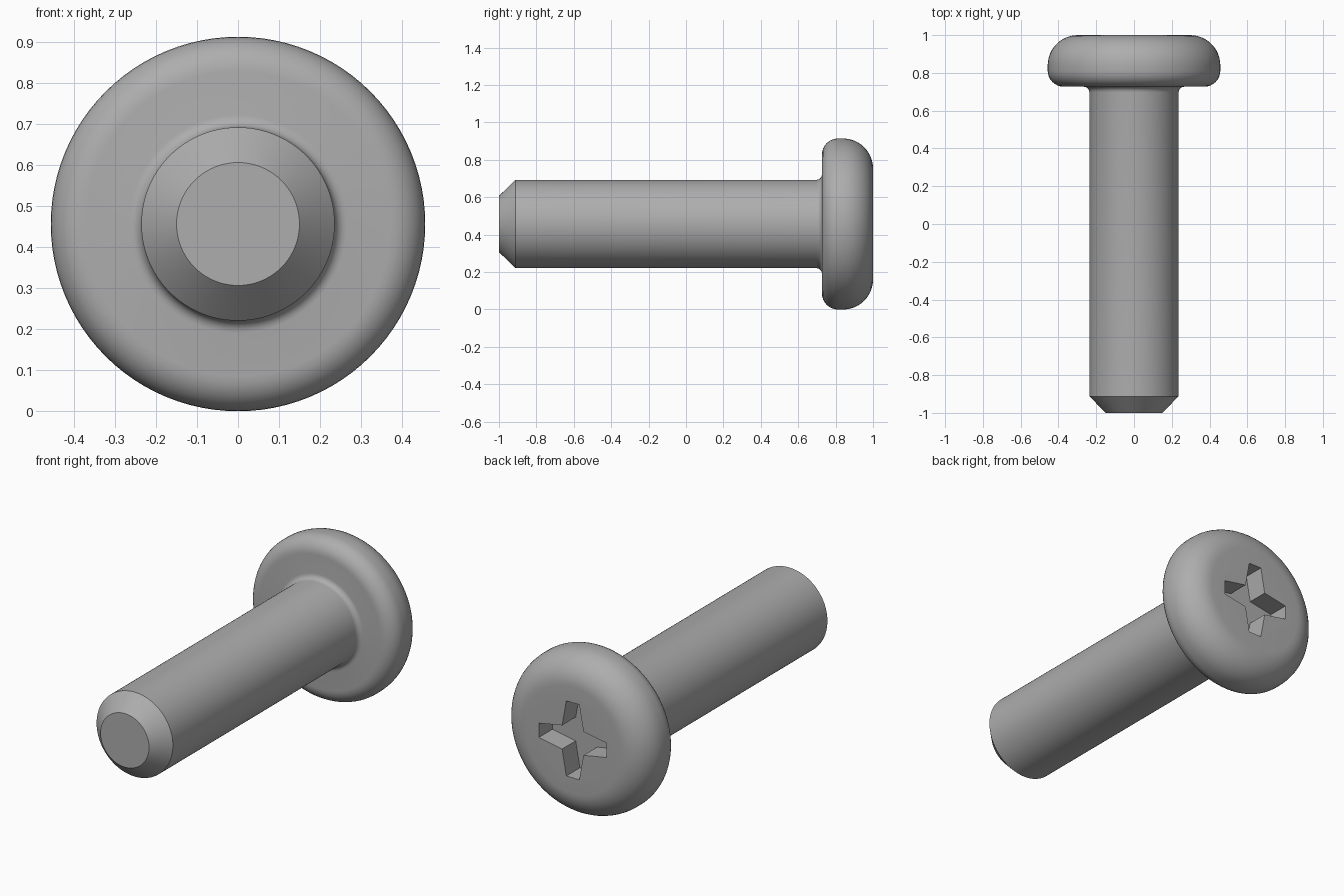
import bpy, bmesh, math

if "Cube" in bpy.data.objects:
    bpy.data.objects.remove(bpy.data.objects["Cube"])

AXIS_Z = 0.457   # height of the screw axis
SEG = 96

steel = bpy.data.materials.new("plain_grey_steel")
steel.diffuse_color = (0.42, 0.42, 0.42, 1)
steel.use_nodes = True
steel.node_tree.nodes["Principled BSDF"].inputs["Base Color"].default_value = steel.diffuse_color


def arc(cr, cy, rr, ry, a0, a1, n=8):
    """Elliptical arc in (radius, y) space, angles in degrees."""
    return [(cr + rr * math.cos(math.radians(a0 + (a1 - a0) * i / n)),
             cy + ry * math.sin(math.radians(a0 + (a1 - a0) * i / n))) for i in range(n + 1)]


def make_object(name, bm):
    bmesh.ops.recalc_face_normals(bm, faces=bm.faces[:])
    mesh = bpy.data.meshes.new(name)
    bm.to_mesh(mesh)
    bm.free()
    mesh.materials.append(steel)
    obj = bpy.data.objects.new(name, mesh)
    bpy.context.collection.objects.link(obj)
    return obj


# Screw body: lathed profile from tip to head face
profile = [(0.15, -1.0), (0.236, -0.912)]
profile += arc(0.266, 0.697, 0.03, 0.03, 180, 90, 5)      # fillet under head
profile += arc(0.372, 0.812, 0.085, 0.085, -90, 0)        # lower head edge
profile += arc(0.297, 0.84, 0.16, 0.16, 0, 90, 12)        # domed upper edge
bm = bmesh.new()
rings = []
for r, y in profile:
    rings.append([bm.verts.new((r * math.cos(2 * math.pi * i / SEG), y,
                                AXIS_Z + r * math.sin(2 * math.pi * i / SEG)))
                  for i in range(SEG)])
for a, b in zip(rings, rings[1:]):
    for i in range(SEG):
        j = (i + 1) % SEG
        bm.faces.new((a[i], a[j], b[j], b[i]))
bm.faces.new(rings[0])
bm.faces.new(rings[-1])
screw = make_object("screw", bm)

# Cross recess cutter: four tapered arms around the axis
bm = bmesh.new()
outline = []
for k in range(4):
    c, s = math.cos(k * math.pi / 2), math.sin(k * math.pi / 2)
    for u, v in ((0.21, -0.04), (0.21, 0.04), (0.066, 0.066)):
        outline.append((c * u - s * v, s * u + c * v))
front = [bm.verts.new((x, 1.1, AXIS_Z + z)) for x, z in outline]
floor = [bm.verts.new((x, 0.88, AXIS_Z + z)) for x, z in outline]
bm.faces.new(front)
bm.faces.new(floor)
for i in range(12):
    j = (i + 1) % 12
    bm.faces.new((front[i], front[j], floor[j], floor[i]))
cutter = make_object("recess_cutter", bm)
cutter.hide_render = True

cut = screw.modifiers.new("cross_recess", 'BOOLEAN')
cut.operation = 'DIFFERENCE'
cut.solver = 'EXACT'
cut.object = cutter

# Apply the cut, then smooth everything but the sharp edges
bpy.context.view_layer.objects.active = screw
screw.select_set(True)
bpy.ops.object.modifier_apply(modifier=cut.name)
bpy.data.objects.remove(cutter)
bpy.ops.object.shade_smooth_by_angle(angle=math.radians(30))
